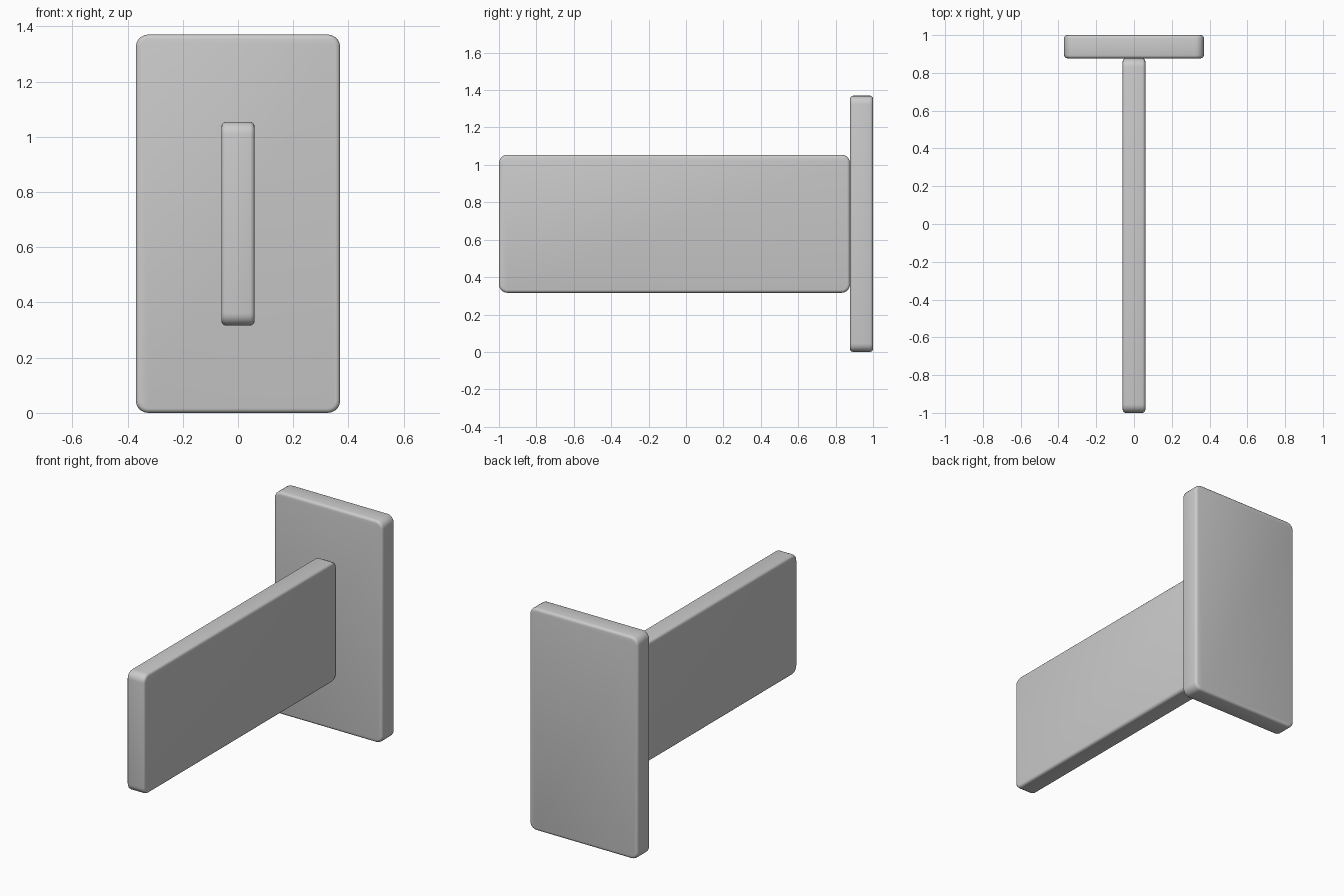
import bpy, bmesh, math
from mathutils import Vector

if "Cube" in bpy.data.objects:
    bpy.data.objects.remove(bpy.data.objects["Cube"])


def rounded_board(name, lo, hi, axis, corner=0.045, edge=0.016):
    """Box whose thin direction is `axis`: rounded outline, then softened rims."""
    lo, hi = Vector(lo), Vector(hi)
    size, mid = hi - lo, (lo + hi) / 2
    bm = bmesh.new()
    bmesh.ops.create_cube(bm, size=1)
    for v in bm.verts:
        v.co = Vector([v.co[i] * size[i] + mid[i] for i in range(3)])

    # round the four corners of the outline
    across = [e for e in bm.edges
              if abs(e.verts[0].co[axis] - e.verts[1].co[axis]) > 1e-5]
    bmesh.ops.bevel(bm, geom=across, offset=corner, segments=5,
                    profile=0.5, affect='EDGES')

    # soften the rims of both broad faces
    rims = [e for e in bm.edges
            if abs(e.verts[0].co[axis] - e.verts[1].co[axis]) < 1e-5]
    bmesh.ops.bevel(bm, geom=rims, offset=edge, segments=3,
                    profile=0.5, affect='EDGES')
    bmesh.ops.recalc_face_normals(bm, faces=bm.faces)

    mesh = bpy.data.meshes.new(name)
    bm.to_mesh(mesh)
    bm.free()
    obj = bpy.data.objects.new(name, mesh)
    bpy.context.collection.objects.link(obj)
    bpy.context.view_layer.objects.active = obj
    obj.select_set(True)
    bpy.ops.object.shade_smooth_by_angle(angle=math.radians(40))
    obj.select_set(False)
    return obj


# upright plate at the back
rounded_board("back_plate", (-0.37, 0.877, 0), (0.37, 1.0, 1.37), axis=1)

# long arm projecting to the front
rounded_board("arm", (-0.06, -1.0, 0.316), (0.06, 0.877, 1.054), axis=0)
